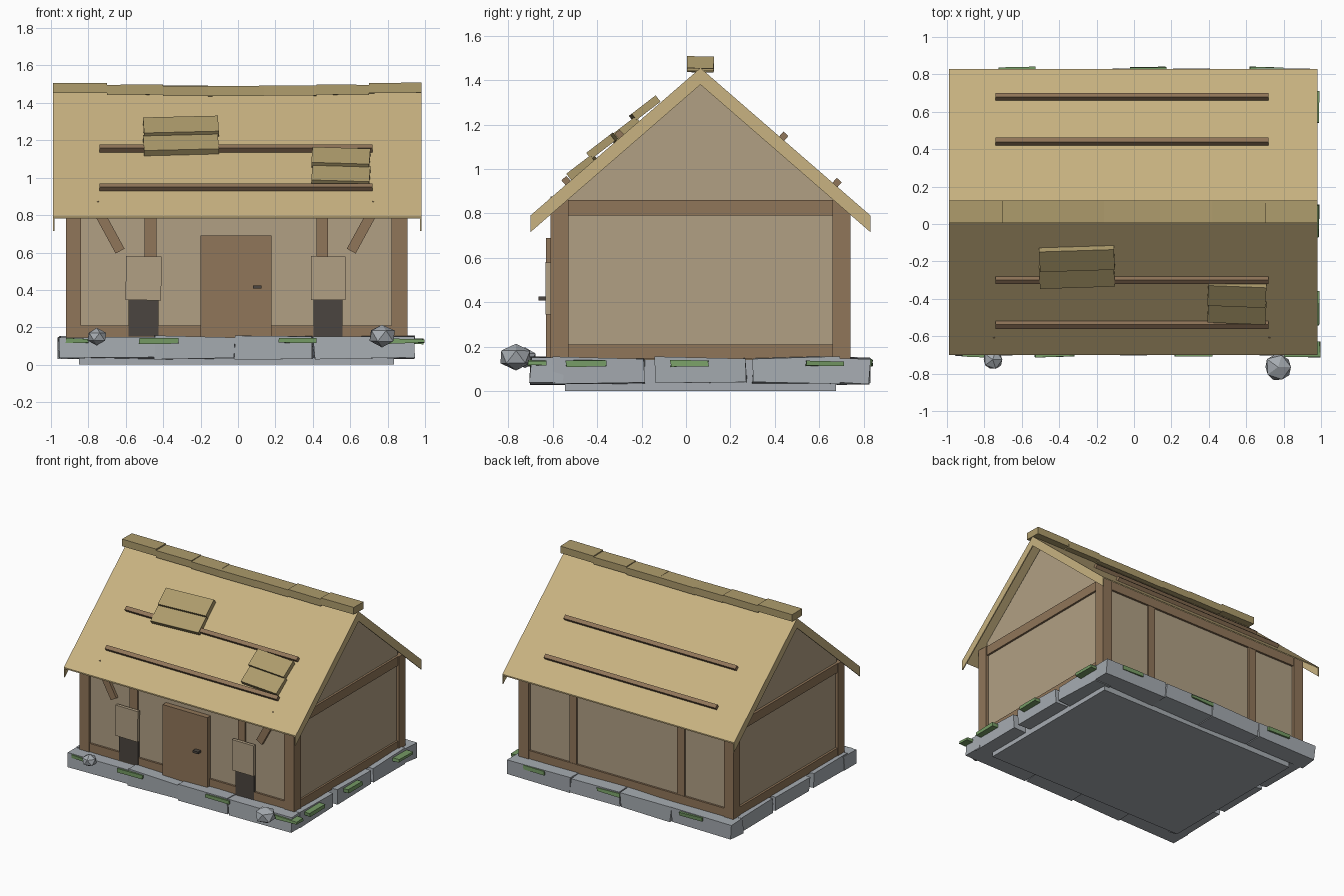
import bpy, bmesh, math, random
from mathutils import Vector, Matrix, Euler

if "Cube" in bpy.data.objects:
    bpy.data.objects.remove(bpy.data.objects["Cube"])

random.seed(4)

def material(name, r, g, b):
    m = bpy.data.materials.new(name)
    m.diffuse_color = (r, g, b, 1)
    m.use_nodes = True
    m.node_tree.nodes["Principled BSDF"].inputs["Base Color"].default_value = m.diffuse_color
    return m

THATCH = material("thatch", .58, .45, .22)
DRY = material("dry_thatch", .42, .33, .15)
PLASTER = material("plaster", .44, .35, .23)
WOOD = material("wood", .28, .18, .10)
DARK = material("dark_opening", .07, .06, .05)
STONE = material("stone", .38, .41, .44)
MOSS = material("moss", .18, .33, .13)

def finish(name, bm, mat):
    bmesh.ops.recalc_face_normals(bm, faces=bm.faces)
    me = bpy.data.meshes.new(name)
    bm.to_mesh(me)
    bm.free()
    me.materials.append(mat)
    ob = bpy.data.objects.new(name, me)
    bpy.context.collection.objects.link(ob)
    return ob

def box(name, x, y, z, mat, rot=(0, 0, 0), jitter=0):
    """Box spanning three (low, high) ranges, turned about its centre."""
    bm = bmesh.new()
    bmesh.ops.create_cube(bm, size=1)
    size = Vector([r[1] - r[0] for r in (x, y, z)])
    centre = Vector([(r[1] + r[0]) / 2 for r in (x, y, z)])
    turn = Euler(rot).to_matrix()
    for v in bm.verts:
        p = Vector([a * b for a, b in zip(v.co, size)])
        p += Vector([random.uniform(-jitter, jitter) for _ in range(3)])
        v.co = turn @ p + centre
    return finish(name, bm, mat)

def extrude_x(name, pts, x0, x1, mat):
    """Extrude a (y, z) outline from x0 to x1."""
    bm = bmesh.new()
    f = bm.faces.new([bm.verts.new((x0, y, z)) for y, z in pts])
    new = bmesh.ops.extrude_face_region(bm, geom=[f])["geom"]
    bmesh.ops.translate(bm, vec=(x1 - x0, 0, 0),
                        verts=[v for v in new if isinstance(v, bmesh.types.BMVert)])
    return finish(name, bm, mat)

RY, RZ, SLOPE = .065, 1.455, .868          # ridge position and pitch
PITCH = math.atan(SLOPE)
def roof_z(y):
    return RZ - SLOPE * abs(y - RY)

# Base slab and ring of rough stones
box("base_slab", (-.85, .835), (-.545, .675), (0, .14), STONE)
for i, (a, b) in enumerate([(-.96, -.45), (-.445, -.02), (-.015, .40), (.405, .94)]):
    for side, ys in (("front", (-.70, -.55)), ("back", (.68, .825))):
        box(f"{side}_stone_{i}", (a, b), ys, (.035, .15), STONE, jitter=.007)
for i, (a, b) in enumerate([(-.60, -.19), (-.14, .27), (.30, .70)]):
    for side, xs in (("left", (-.95, -.82)), ("right", (.80, .94))):
        box(f"{side}_stone_{i}", xs, (a, b), (.035, .15), STONE, jitter=.007)

# Moss patches
for i, (a, b) in enumerate([(-.92, -.80), (-.53, -.32), (.22, .42), (.80, .995)]):
    box(f"front_moss_{i}", (a, b), (-.71, -.63), (.115, .14), MOSS, jitter=.004)
for i, (a, b) in enumerate([(-.72, -.53), (-.02, .17), (.62, .80)]):
    box(f"back_moss_{i}", (a, b), (.77, .838), (.115, .14), MOSS, jitter=.004)
for i, (a, b) in enumerate([(-.54, -.36), (-.07, .10), (.54, .71)]):
    box(f"right_moss_{i}", (.90, .99), (a, b), (.112, .137), MOSS, jitter=.004)

# Loose rocks
for i, (p, r) in enumerate([((-.755, -.725, .15), .06), ((.77, -.765, .155), .08)]):
    bm = bmesh.new()
    bmesh.ops.create_icosphere(bm, subdivisions=1, radius=r)
    for v in bm.verts:
        v.co = Vector((v.co.x, v.co.y, v.co.z * .8)) * random.uniform(.9, 1.04) + Vector(p)
    finish(f"rock_{i}", bm, STONE)

# Plaster walls
for side, y in (("front", -.57), ("back", .70)):
    box(f"{side}_wall", (-.88, .865), (y - .018, y + .018), (.14, .87), PLASTER)
for side, x in (("left", -.88), ("right", .865)):
    box(f"{side}_wall", (x - .018, x + .018), (-.57, .70), (.14, .86), PLASTER)
    extrude_x(f"{side}_gable", [(-.55, .86), (.68, .86), (.68, .90), (RY, 1.43), (-.55, .90)],
              x - .016, x + .016, PLASTER)

# Timber frame: corner posts, sill and head beams, studs
for xs in ((-.92, -.84), (.82, .905)):
    for ys in ((-.61, -.53), (.66, .74)):
        box("corner_post", xs, ys, (.14, .86), WOOD)
    xm = sum(xs) / 2
    for zs in ((.145, .21), (.79, .86)):
        box("side_beam", (xm - .035, xm + .035), (-.53, .66), zs, WOOD)
for y in (-.57, .70):
    for zs in ((.145, .21), (.79, .86)):
        box("long_beam", (-.84, .82), (y - .033, y + .033), zs, WOOD)
    for xs in ((-.50, -.435), (.42, .48)):
        box("stud", xs, (y - .03, y + .03), (.21, .79), WOOD)

# Front knee braces
for cx, s in ((-.70, -1), (.675, 1)):
    box("brace", (cx - .027, cx + .027), (-.61, -.56), (.59, .88), WOOD, rot=(0, s * .5, 0))

# Door with handle
box("door", (-.20, .18), (-.63, -.565), (.14, .69), WOOD)
box("door_handle", (.08, .125), (-.665, -.63), (.408, .425), DARK)

# Windows: dark opening behind a hanging shutter
for x0, x1 in ((-.60, -.41), (.39, .575)):
    box("window_opening", (x0 + .015, x1 - .015), (-.606, -.58), (.15, .56), DARK)
    box("shutter", (x0, x1), (-.632, -.608), (.345, .58), PLASTER, rot=(0, random.uniform(-.01, .01), 0))

# Roof: thin bent sheet plus gable edge boards
ya, yb = -.70, .83
def chevron(t0, t1):
    top = [(y, roof_z(y) - t0) for y in (ya, RY, yb)]
    low = [(y, roof_z(y) - t1) for y in (yb, RY, ya)]
    return top + low
extrude_x("roof", chevron(0, .01), -.985, .975, THATCH)
for x in (-.99, .972):
    extrude_x("gable_edge", chevron(0, .075), x, x + .008, THATCH)

# Battens across both slopes
for y in (-.54, -.30, .44, .68):
    z = roof_z(y) + .018
    box("batten", (-.74, .72), (y - .015, y + .015), (z - .015, z + .015), WOOD,
        rot=(PITCH if y < RY else -PITCH, 0, 0))

# Thatch repair patches on the front slope, lower layer under upper layer
for cx, w, y, spin in ((-.305, .40, -.228, .04), (.55, .31, -.42, -.05)):
    for dy, lift in ((-.048, .018), (.042, .034)):
        ob = box("thatch_patch", (-w / 2, w / 2), (-.068, .068), (-.018, .018), DRY)
        turn = Matrix.Rotation(PITCH - .06, 4, 'X') @ Matrix.Rotation(spin, 4, 'Z')
        ob.matrix_world = Matrix.Translation((cx, y + dy, roof_z(y + dy) + lift)) @ turn

# Ridge caps
cuts = [-.99, -.70, -.40, -.16, .14, .42, .98]
cuts.insert(6, .70)
for i, (a, b) in enumerate(zip(cuts, cuts[1:])):
    z = 1.463 + .0018 * (i - 3) ** 2
    box(f"ridge_cap_{i}", (a, b), (.005, .125), (z - .027, z + .027), DRY,
        rot=(random.uniform(-.05, .05), random.uniform(-.01, .01), 0))
